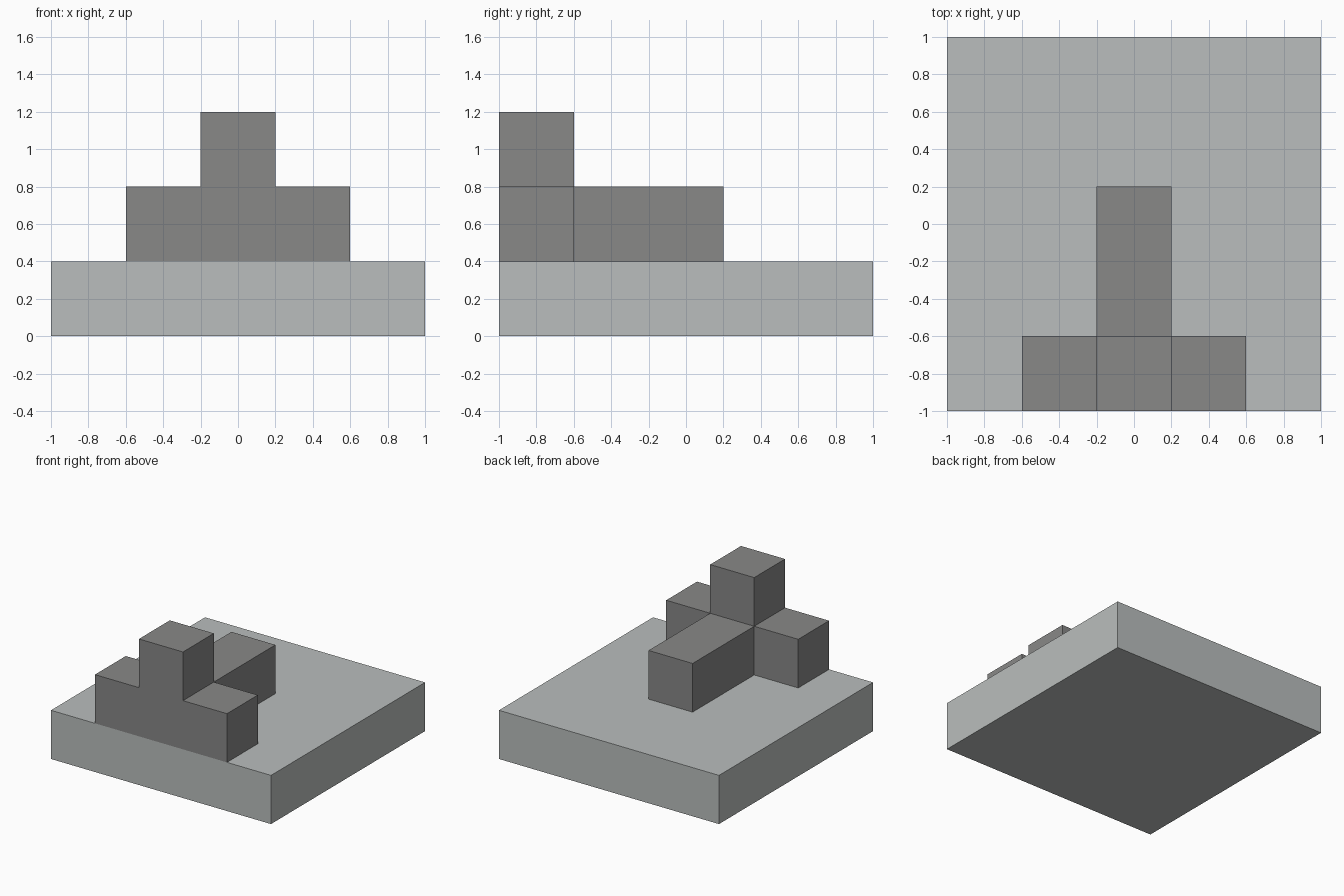
import bpy
import bmesh
from mathutils import Vector

cube = bpy.data.objects.get("Cube")
if cube:
    bpy.data.objects.remove(cube, do_unlink=True)

UNIT = 0.4  # edge of one block


def make_material(name, color):
    mat = bpy.data.materials.new(name)
    mat.use_nodes = True
    mat.diffuse_color = color
    mat.node_tree.nodes["Principled BSDF"].inputs["Base Color"].default_value = color
    return mat


def extrude_profile(name, profile, y_front, depth, mat):
    """Extrude a front (x, z) outline backwards along y."""
    bm = bmesh.new()
    face = bm.faces.new([bm.verts.new((x, y_front, z)) for x, z in profile])
    result = bmesh.ops.extrude_face_region(bm, geom=[face], use_keep_orig=True)
    moved = [g for g in result["geom"] if isinstance(g, bmesh.types.BMVert)]
    bmesh.ops.translate(bm, verts=moved, vec=Vector((0, depth, 0)))
    bmesh.ops.recalc_face_normals(bm, faces=bm.faces)
    mesh = bpy.data.meshes.new(name)
    bm.to_mesh(mesh)
    bm.free()
    mesh.materials.append(mat)
    obj = bpy.data.objects.new(name, mesh)
    bpy.context.collection.objects.link(obj)
    return obj


def mirrored(half):
    """Close a right-hand outline with its mirror image."""
    return half + [(-x, z) for x, z in reversed(half)]


light_grey = make_material("light grey", (0.491, 0.515, 0.509, 1))
dark_grey = make_material("dark grey", (0.246, 0.246, 0.243, 1))

# Square base slab
extrude_profile("base_slab", mirrored([(1, 0), (1, UNIT)]), -1, 2, light_grey)

# Stepped front wall: three blocks wide with one block on top
step = [(1.5, 1), (1.5, 2), (0.5, 2), (0.5, 3)]
extrude_profile("stepped_wall", mirrored([(x * UNIT, z * UNIT) for x, z in step]),
                -1, UNIT, dark_grey)

# Two-block arm reaching back from the wall
arm = [(UNIT / 2, UNIT), (UNIT / 2, 2 * UNIT)]
extrude_profile("rear_arm", mirrored(arm), -1 + UNIT, 2 * UNIT, dark_grey)
